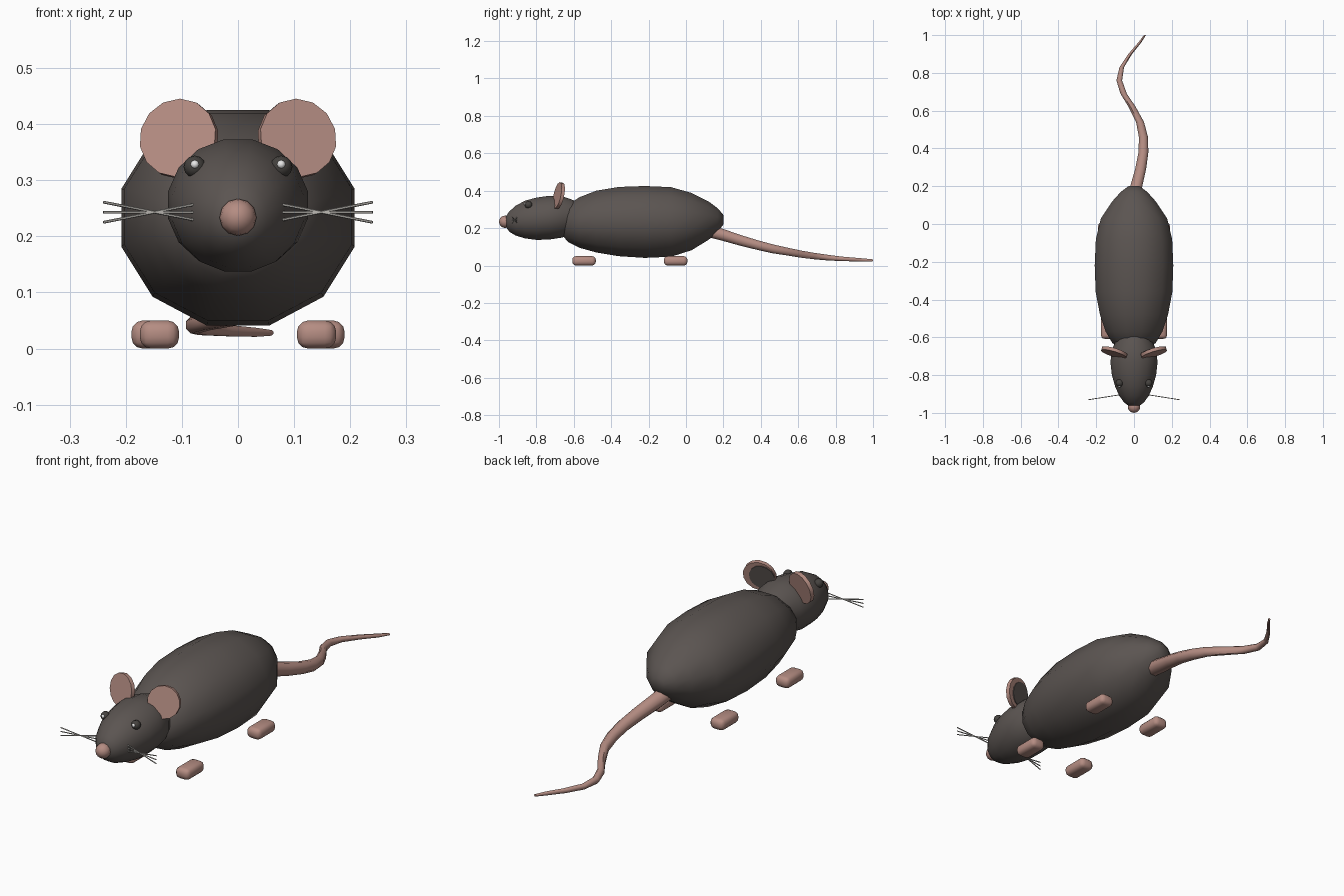
import bpy, bmesh
from math import sin, cos, pi, radians
from mathutils import Vector, Matrix

cube = bpy.data.objects.get("Cube")
if cube:
    bpy.data.objects.remove(cube)


def material(name, rgb):
    m = bpy.data.materials.new(name)
    m.use_nodes = True
    m.diffuse_color = (*rgb, 1)
    m.node_tree.nodes["Principled BSDF"].inputs["Base Color"].default_value = (*rgb, 1)
    return m


FUR = material("dark grey fur", (0.105, 0.09, 0.083))
SKIN = material("pink skin", (0.46, 0.265, 0.225))
EYE = material("dark eye", (0.06, 0.055, 0.05))
GLINT = material("eye glint", (0.8, 0.8, 0.8))
HAIR = material("whisker grey", (0.5, 0.48, 0.45))


def finish(name, bm, mat, angle=50):
    bmesh.ops.recalc_face_normals(bm, faces=bm.faces[:])
    me = bpy.data.meshes.new(name)
    bm.to_mesh(me)
    bm.free()
    me.materials.append(mat)
    ob = bpy.data.objects.new(name, me)
    bpy.context.collection.objects.link(ob)
    bpy.ops.object.select_all(action='DESELECT')
    ob.select_set(True)
    bpy.context.view_layer.objects.active = ob
    bpy.ops.object.shade_smooth_by_angle(angle=radians(angle))
    return ob


def loft(name, rings, sides, mat):
    """Skin ellipses facing along y: (x, y, z, half width, half height)."""
    bm = bmesh.new()
    loops = []
    k = 1 / cos(pi / sides)
    for x, y, z, w, h in rings:
        angles = [2 * pi * (i + 0.5) / sides for i in range(sides)]
        loops.append([bm.verts.new((x + w * k * cos(a), y, z + h * k * sin(a)))
                      for a in angles])
    for a, b in zip(loops, loops[1:]):
        for i in range(sides):
            j = (i + 1) % sides
            bm.faces.new((a[i], a[j], b[j], b[i]))
    bm.faces.new(loops[0])
    bm.faces.new(loops[-1])
    return finish(name, bm, mat)


def ball(name, centre, size, mat, u=12, v=8):
    bm = bmesh.new()
    bmesh.ops.create_uvsphere(bm, u_segments=u, v_segments=v, radius=1)
    bmesh.ops.scale(bm, vec=size, verts=bm.verts[:])
    bmesh.ops.rotate(bm, matrix=Matrix.Rotation(pi / 2, 3, 'X'), verts=bm.verts[:])
    bmesh.ops.translate(bm, vec=centre, verts=bm.verts[:])
    return finish(name, bm, mat)


def rod(name, start, end, radius, mat, sides):
    start, end = Vector(start), Vector(end)
    axis = end - start
    bm = bmesh.new()
    bmesh.ops.create_cone(bm, cap_ends=True, segments=sides, radius1=radius,
                          radius2=radius, depth=axis.length)
    turn = axis.to_track_quat('Z', 'Y').to_matrix().to_4x4()
    bm.transform(Matrix.Translation((start + end) / 2) @ turn)
    return finish(name, bm, mat)


# Body and head: y, z, half width, half height
body = [(-0.66, 0.22, 0.07, 0.06), (-0.63, 0.225, 0.115, 0.1),
        (-0.57, 0.23, 0.15, 0.135), (-0.48, 0.235, 0.18, 0.165),
        (-0.36, 0.235, 0.203, 0.185), (-0.22, 0.233, 0.208, 0.192),
        (-0.08, 0.233, 0.202, 0.186), (0.03, 0.235, 0.175, 0.153),
        (0.12, 0.24, 0.115, 0.103), (0.17, 0.243, 0.07, 0.063),
        (0.2, 0.245, 0.03, 0.025)]
loft("body", [(0, *r) for r in body], 12, FUR)

head = [(-0.965, 0.235, 0.025, 0.025), (-0.945, 0.235, 0.052, 0.054),
        (-0.91, 0.24, 0.078, 0.08), (-0.86, 0.246, 0.1, 0.101),
        (-0.8, 0.25, 0.117, 0.113), (-0.73, 0.256, 0.125, 0.117),
        (-0.66, 0.26, 0.115, 0.11), (-0.59, 0.265, 0.08, 0.08)]
loft("head", [(0, *r) for r in head], 16, FUR)
ball("nose", (0, -0.967, 0.234), (0.033, 0.033, 0.033), SKIN)

# Tail: x, y, z, radius
tail = [(0, 0.12, 0.185, 0.034), (0.012, 0.2, 0.163, 0.032),
        (0.035, 0.29, 0.135, 0.029), (0.05, 0.38, 0.11, 0.026),
        (0.05, 0.46, 0.09, 0.024), (0.032, 0.54, 0.075, 0.021),
        (-0.01, 0.62, 0.06, 0.019), (-0.055, 0.69, 0.05, 0.017),
        (-0.078, 0.76, 0.042, 0.015), (-0.065, 0.83, 0.036, 0.012),
        (-0.02, 0.9, 0.032, 0.01), (0.03, 0.96, 0.029, 0.008),
        (0.058, 1.0, 0.028, 0.005)]
loft("tail", [(*r, r[3]) for r in tail], 8, SKIN)

for side, s in (("left", 1), ("right", -1)):
    # Ears: thin discs swept outwards and leaning back
    centre = Vector((s * 0.105, -0.68, 0.374))
    facing = Vector((s * 0.28, -0.94, 0.2)).normalized()
    rod(side + "_ear", centre - facing * 0.009, centre + facing * 0.009,
        0.071, SKIN, 14)
    if s > 0:  # fur patch on the back of the ear
        patch = centre - facing * 0.009 + Vector((-0.012, -0.004, 0))
        rod(side + "_ear_back", patch, patch - facing * 0.004, 0.056, FUR, 14)

    # Eyes
    ball(side + "_eye", (s * 0.077, -0.842, 0.324), (0.02, 0.02, 0.02), EYE)
    ball(side + "_eye_glint", (s * 0.077, -0.858, 0.328), (0.008, 0.008, 0.008), GLINT, 8, 6)

    # Whiskers: three crossing hairs
    for i, rise in enumerate((-0.018, 0, 0.018)):
        rod(f"{side}_whisker_{i + 1}", (s * 0.08, -0.905, 0.243 - rise * 0.75),
            (s * 0.24, -0.93, 0.243 + rise), 0.0025, HAIR, 6)

    # Feet: rounded pads
    for name, x, y in (("front", 0.14, -0.545), ("rear", 0.155, -0.055)):
        bm = bmesh.new()
        bmesh.ops.create_cube(bm, size=1)
        bmesh.ops.scale(bm, vec=(0.07, 0.126, 0.05), verts=bm.verts[:])
        bmesh.ops.bevel(bm, geom=bm.edges[:], offset=0.02, segments=3,
                        profile=0.5, affect='EDGES')
        bmesh.ops.translate(bm, vec=(s * x, y, 0.025), verts=bm.verts[:])
        finish(f"{side}_{name}_foot", bm, SKIN)
